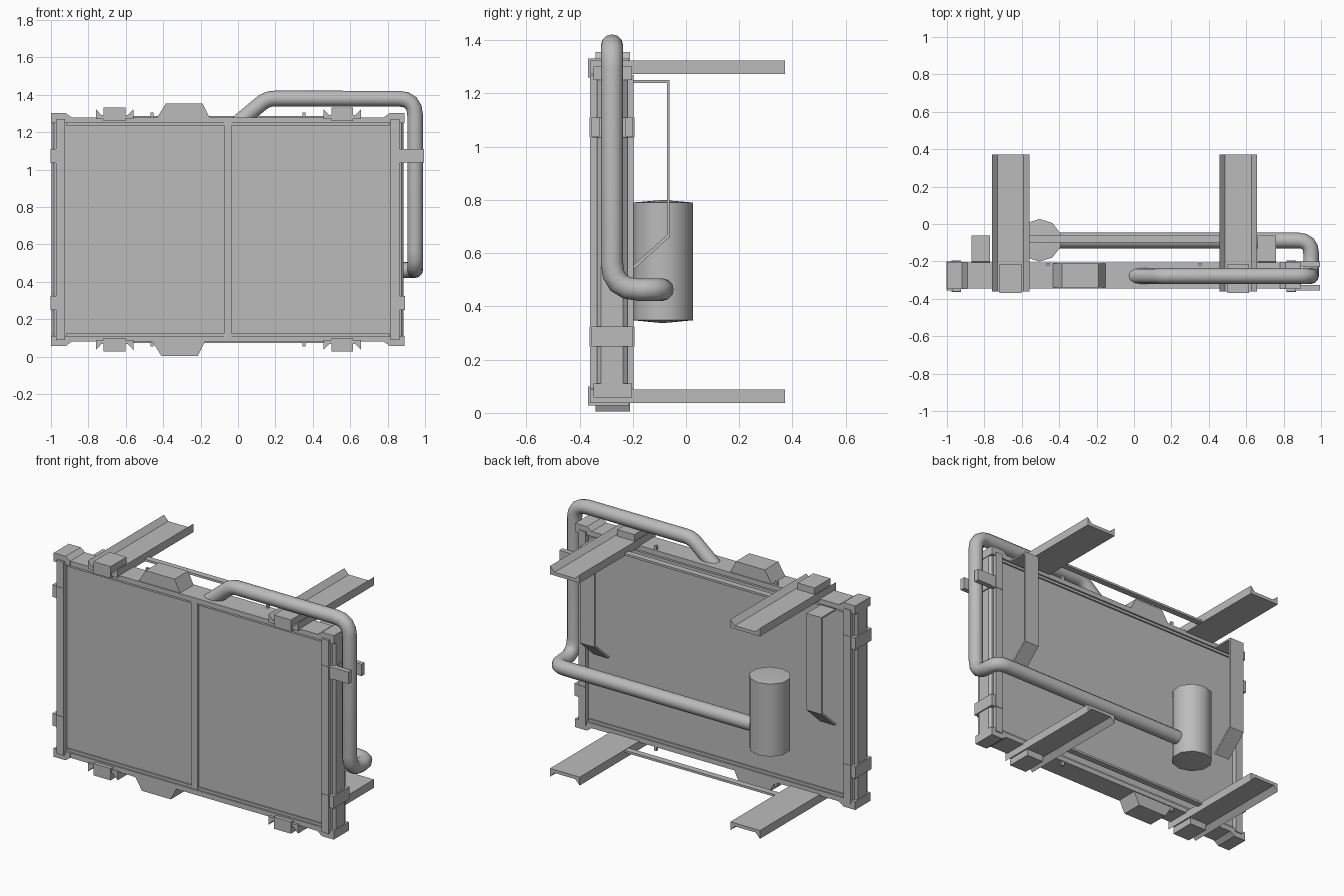
import bpy, bmesh, math
from mathutils import Vector

if "Cube" in bpy.data.objects:
    bpy.data.objects.remove(bpy.data.objects["Cube"])

grey = bpy.data.materials.new("plain grey")
grey.use_nodes = True
COLOUR = (0.5, 0.5, 0.5, 1)
grey.diffuse_color = COLOUR
grey.node_tree.nodes["Principled BSDF"].inputs["Base Color"].default_value = COLOUR

CX = -0.055   # middle of the core in x
CZ = 0.68     # middle of the core in z


def finish(name, bm):
    bmesh.ops.recalc_face_normals(bm, faces=bm.faces)
    me = bpy.data.meshes.new(name)
    bm.to_mesh(me)
    bm.free()
    ob = bpy.data.objects.new(name, me)
    me.materials.append(grey)
    bpy.context.collection.objects.link(ob)
    return ob


def prism(name, points, a, b, axis):
    """Extrude a 2D outline from a to b along the axis."""
    def place(p, t):
        u, v = p
        return {"x": (t, u, v), "y": (u, t, v), "z": (u, v, t)}[axis]
    bm = bmesh.new()
    lo = [bm.verts.new(place(p, a)) for p in points]
    hi = [bm.verts.new(place(p, b)) for p in points]
    bm.faces.new(lo)
    bm.faces.new(hi[::-1])
    n = len(points)
    for i in range(n):
        j = (i + 1) % n
        bm.faces.new((lo[i], lo[j], hi[j], hi[i]))
    return finish(name, bm)


def box(name, x, y, z):
    return prism(name, [(x[0], z[0]), (x[1], z[0]), (x[1], z[1]), (x[0], z[1])],
                 y[0], y[1], "y")


def smooth(ob, angle):
    bpy.ops.object.select_all(action="DESELECT")
    ob.select_set(True)
    bpy.context.view_layer.objects.active = ob
    bpy.ops.object.shade_smooth_by_angle(angle=math.radians(angle))


def flip(z, s):
    """Mirror a height about the core middle for the lower half."""
    return z if s > 0 else 2 * CZ - z


# Core with its centre bar
box("core", (-0.93, 0.82), (-0.325, -0.225), (0.1, 1.26))
box("centre_bar", (-0.075, -0.035), (-0.34, -0.32), (0.1, 1.26))

# Upper and lower parts
for s, level in ((1, "upper"), (-1, "lower")):
    def zz(a, b):
        return sorted((flip(a, s), flip(b, s)))
    box(level + "_frame", (-0.93, 0.82), (-0.345, -0.205), zz(1.25, 1.28))
    box(level + "_trim", (-0.92, 0.81), (-0.335, -0.215), zz(1.235, 1.25))

    # Raised tapered cover
    shift = 0 if s > 0 else -0.025
    cover = [(-0.435, 1.275), (-0.15, 1.275), (-0.19, 1.355), (-0.385, 1.355)]
    prism(level + "_cover", [(x + shift, flip(z, s)) for x, z in cover],
          -0.34, -0.21, "y")

    # Mounting channels with flared lips, and the clips holding them
    half = [(-0.1, 1.272), (-0.1, 1.323), (-0.07, 1.292)]
    outline = half + [(-x, z) for x, z in reversed(half)]
    for cx, side in ((-0.66, "right"), (0.557, "left")):
        prism(f"{level}_{side}_channel", [(cx + x, flip(z, s)) for x, z in outline],
              -0.36, 0.372, "y")
        box(f"{level}_{side}_clip", (cx - 0.058, cx + 0.058), (-0.368, -0.215),
            zz(1.26, 1.332))
    box(level + "_cross_bar", (-0.56, 0.457), (-0.1, -0.062), zz(1.274, 1.287))
    for x in (-0.46, 0.353):
        box(level + "_pin", (x - 0.008, x + 0.008), (-0.225, -0.208), zz(1.27, 1.305))

    # Flared end caps of the side tanks
    for m in (-1, 1):
        cap = [(0.835, 1.25), (0.945, 1.25), (0.945, 1.302), (0.865, 1.302), (0.835, 1.28)]
        prism(level + "_end_cap", [(CX + m * x, flip(z, s)) for x, z in cap],
              -0.348, -0.203, "y")

# Side tanks, clamps and rear air guides
for m, side in ((-1, "right"), (1, "left")):
    def xx(a, b):
        return sorted((CX + m * a, CX + m * b))
    box(side + "_tank_flange", xx(0.87, 0.918), (-0.36, -0.197), (0.09, 1.27))
    tank = [(0.9, -0.335), (0.928, -0.335), (0.941, -0.32),
            (0.941, -0.236), (0.928, -0.22), (0.9, -0.22)]
    prism(side + "_tank", [(CX + m * x, y) for x, y in tank], 0.08, 1.28, "z")
    for z in (0.25, 1.035):
        box(side + "_clamp", xx(0.918, 0.948), (-0.355, -0.2), (z, z + 0.075))
        box(side + "_clamp_band", xx(0.87, 0.92), (-0.363, -0.194), (z, z + 0.075))

    # Bent sheet: top lip, vertical plate, slanted foot
    sheet = [(-0.2, 1.25), (-0.062, 1.25), (-0.062, 0.66), (-0.195, 0.54),
             (-0.205, 0.548), (-0.072, 0.668), (-0.072, 1.24), (-0.2, 1.24)]
    gx = xx(0.715, 0.815)
    prism(side + "_air_guide", sheet, gx[0], gx[1], "x")

# Prongs of the clamp either side of the pipe
for y in (-0.355, -0.23):
    box("pipe_clamp_prong", (0.89, 0.995), (y, y + 0.03), (1.038, 1.11))


def fillet(points, radii, steps=4):
    """Round the inner corners of a path."""
    pts = [Vector(p) for p in points]
    path = [pts[0]]
    for i in range(1, len(pts) - 1):
        c, r = pts[i], radii[i - 1]
        a = c + (pts[i - 1] - c).normalized() * r
        b = c + (pts[i + 1] - c).normalized() * r
        for k in range(steps + 1):
            t = k / steps
            path.append(a * (1 - t) ** 2 + c * 2 * t * (1 - t) + b * t * t)
    return path + [pts[-1]]


# Hose running over the top, down the side and back to the bottle
path = fillet([(0.0, -0.278, 1.25), (0.155, -0.278, 1.38), (0.947, -0.278, 1.38),
               (0.947, -0.278, 0.463), (0.947, -0.088, 0.463), (-0.45, -0.088, 0.463)],
              [0.04, 0.09, 0.1, 0.07])
curve = bpy.data.curves.new("hose_path", "CURVE")
curve.dimensions = "3D"
curve.bevel_depth = 0.042
curve.bevel_resolution = 4
curve.use_fill_caps = True
spline = curve.splines.new("POLY")
spline.points.add(len(path) - 1)
for point, co in zip(spline.points, path):
    point.co = (*co, 1)
helper = bpy.data.objects.new("hose_path", curve)
bpy.context.collection.objects.link(helper)
bpy.context.view_layer.update()
mesh = bpy.data.meshes.new_from_object(helper.evaluated_get(bpy.context.evaluated_depsgraph_get()))
bpy.data.objects.remove(helper)
mesh.materials.clear()
mesh.materials.append(grey)
hose = bpy.data.objects.new("hose", mesh)
bpy.context.collection.objects.link(hose)
smooth(hose, 50)

# Bottle with shallow pointed ends
bm = bmesh.new()
N = 10
rings = []
for z in (0.348, 0.79):
    rings.append([bm.verts.new((-0.505 + 0.118 * math.cos(math.tau * (i + 0.5) / N),
                                -0.087 + 0.114 * math.sin(math.tau * (i + 0.5) / N), z))
                  for i in range(N)])
tips = [bm.verts.new((-0.505, -0.087, z)) for z in (0.337, 0.8)]
for i in range(N):
    j = (i + 1) % N
    bm.faces.new((rings[0][i], rings[0][j], rings[1][j], rings[1][i]))
    for ring, tip in zip(rings, tips):
        bm.faces.new((ring[i], ring[j], tip))
smooth(finish("bottle", bm), 45)
